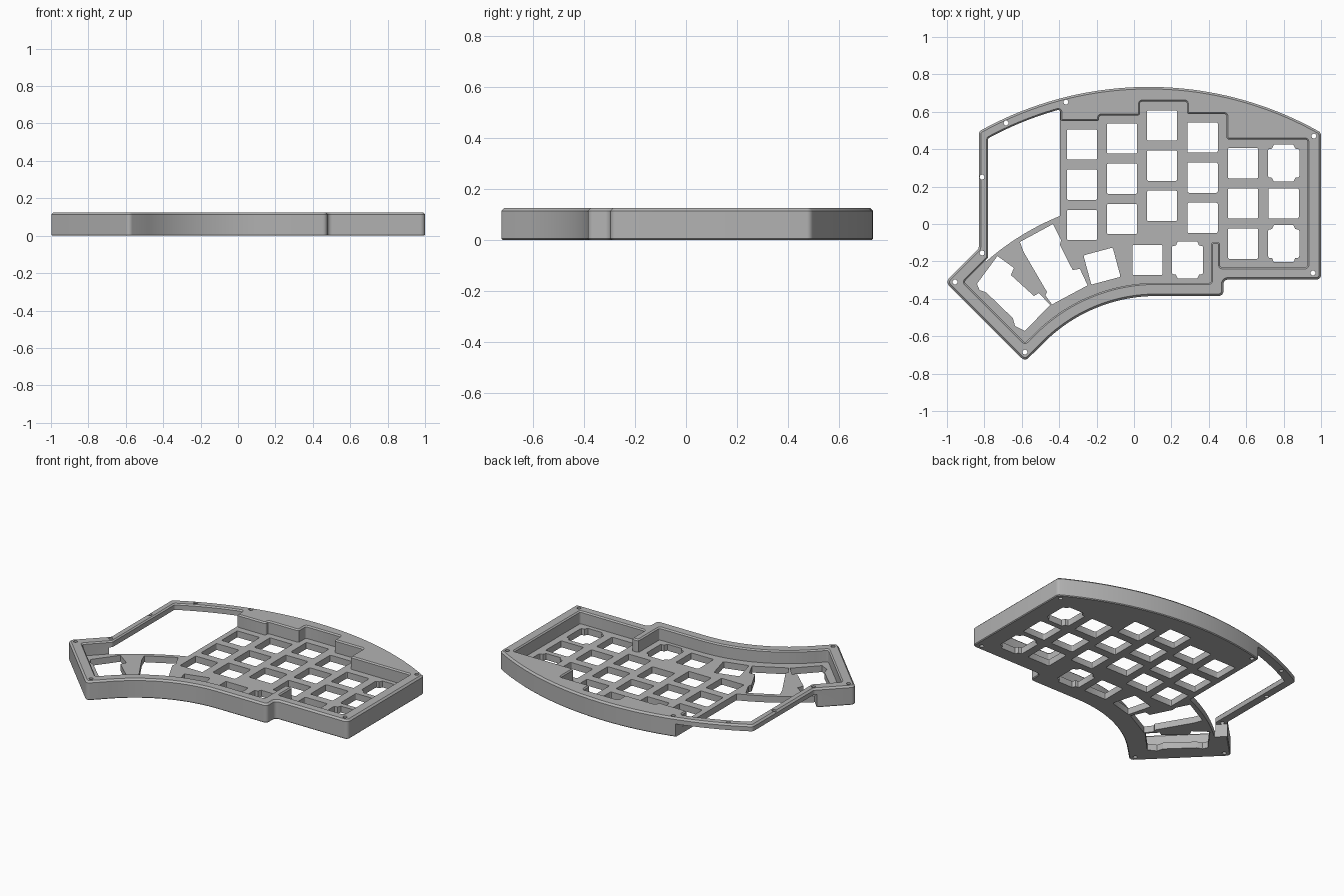
import bpy, bmesh, math
from mathutils import Vector

if "Cube" in bpy.data.objects:
    bpy.data.objects.remove(bpy.data.objects["Cube"], do_unlink=True)

HEIGHT, FLOOR, FRAME_BOTTOM = 0.125, 0.042, 0.085
BACK = (0.08, -1.12)      # centre of the curved back edge
THUMB = (0.12, -1.235)    # centre of the curved thumb edges

grey = bpy.data.materials.new("plain grey")
grey.use_nodes = True
colour = (0.45, 0.45, 0.45, 1)
grey.diffuse_color = colour
grey.node_tree.nodes["Principled BSDF"].inputs["Base Color"].default_value = colour


def arc(centre, r, x0, x1, n=32):
    """Points on the upper half of a circle from x0 to x1."""
    xs = [x0 + (x1 - x0) * i / n for i in range(n + 1)]
    return [(x, centre[1] + math.sqrt(r * r - (x - centre[0]) ** 2)) for x in xs]


def fillet(points, r, steps=5):
    """Round every corner that turns sharply."""
    result = []
    for i, p in enumerate(points):
        p = Vector(p)
        a = (Vector(points[i - 1]) - p).normalized()
        b = (Vector(points[(i + 1) % len(points)]) - p).normalized()
        inner = a.angle(b)
        if math.pi - inner < math.radians(25):
            result.append(p)
            continue
        t = r / math.tan(inner / 2)
        c = p + (a + b).normalized() * (r / math.sin(inner / 2))
        u, v = p + a * t - c, p + b * t - c
        total = u.angle(v)
        for k in range(steps + 1):
            f = k / steps
            w = (u * math.sin((1 - f) * total) + v * math.sin(f * total)) / math.sin(total)
            result.append(c + w)
    return result


def grow(points, d):
    """Move an anticlockwise outline outward by d, keeping its corners."""
    result = []
    for i, p in enumerate(points):
        a = (p - points[i - 1]).normalized()
        b = (points[(i + 1) % len(points)] - p).normalized()
        na, nb = Vector((a.y, -a.x)), Vector((b.y, -b.x))
        result.append(p + (na + nb) * (d / (1 + na.dot(nb))))
    return result


def prisms(name, outlines, levels):
    """Upright closed solids; levels lists (height, outward offset)."""
    bm = bmesh.new()
    for outline in outlines:
        pts = [Vector(p) for p in outline]
        n = len(pts)
        if sum(pts[i - 1].x * pts[i].y - pts[i].x * pts[i - 1].y for i in range(n)) < 0:
            pts.reverse()
        rings = [[bm.verts.new((p.x, p.y, z)) for p in grow(pts, d)] for z, d in levels]
        bm.faces.new(rings[0][::-1])
        bm.faces.new(rings[-1])
        for low, high in zip(rings, rings[1:]):
            for i in range(n):
                bm.faces.new((low[i - 1], low[i], high[i], high[i - 1]))
    mesh = bpy.data.meshes.new(name)
    bm.to_mesh(mesh)
    bm.free()
    obj = bpy.data.objects.new(name, mesh)
    bpy.context.collection.objects.link(obj)
    return obj


def cut(obj, cutter):
    cutter.hide_render = True
    mod = obj.modifiers.new("cut", "BOOLEAN")
    mod.operation, mod.solver, mod.object = "DIFFERENCE", "EXACT", cutter
    bpy.context.view_layer.objects.active = obj
    bpy.ops.object.modifier_apply(modifier=mod.name)
    bpy.data.objects.remove(cutter, do_unlink=True)


# Outer body with chamfered rims
outline = arc(BACK, 1.853, -0.83, 1.0, 40)
outline += [(1.0, -0.297), (0.478, -0.297), (0.478, -0.385)]
outline += arc(THUMB, 0.85, 0.12, -0.48)
outline += [(-0.583, -0.735), (-1.008, -0.31), (-0.83, -0.132)]
case = prisms("keyboard_case", [fillet(outline, 0.025)],
              [(0, -0.005), (0.005, 0), (HEIGHT - 0.011, 0), (HEIGHT, -0.011)])
case.data.materials.append(grey)

# Recess that holds the keys, flared at the top
recess = arc(BACK, 1.797, -0.78, -0.393, 12)
recess += [(-0.393, 0.55), (-0.187, 0.55), (-0.187, 0.58), (0.032, 0.58),
           (0.032, 0.655), (0.283, 0.655), (0.283, 0.588), (0.495, 0.588),
           (0.495, 0.452), (0.927, 0.452), (0.927, -0.232), (0.46, -0.232),
           (0.46, -0.097), (0.412, -0.097), (0.412, -0.315)]
recess += arc(THUMB, 0.92, 0.12, -0.53)
recess += [(-0.583, -0.636), (-0.909, -0.31), (-0.78, -0.18)]
flare = 0.008
cut(case, prisms("recess_cutter", [fillet(recess, 0.012, 3)],
                 [(FLOOR, 0), (HEIGHT - flare, 0), (HEIGHT, flare), (0.3, flare)]))

# Open corner under the thin frame
opening = arc(THUMB, 1.378, -0.395, -0.79)
opening += [(-0.95, -0.04), (-1.2, 1.0), (-0.395, 1.0)]
cut(case, prisms("opening_cutter", [opening], [(-0.1, 0), (FRAME_BOTTOM, 0)]))


# Key openings
def key(x, y, angle=0):
    h, c, s = 0.081, math.cos(angle), math.sin(angle)
    square = [(-h, -h), (h, -h), (h, h), (-h, h)]
    return fillet([(x + a * c - b * s, y + a * s + b * c) for a, b in square], 0.008, 3)


def notched_key(x, y):
    quarter = [(0.084, 0.066), (0.08, 0.075), (0.062, 0.078), (0.052, 0.099)]
    upper = quarter + [(-a, b) for a, b in reversed(quarter)]
    return [(x + a, y + b) for a, b in upper + [(-a, -b) for a, b in upper]]


PITCH = 0.215
columns = [(-0.278, 0.425), (-0.064, 0.457), (0.15, 0.527), (0.367, 0.463),
           (0.583, 0.325), (0.8, 0.325)]
holes = []
for i, (x, top) in enumerate(columns):
    for row in range(3):
        make = notched_key if i == 5 and row != 1 else key
        holes.append(make(x, top - row * PITCH))
holes += [key(0.072, -0.193), notched_key(0.286, -0.193),
          key(-0.171, -0.225, math.radians(15))]

# Long thumb openings with stabiliser notches
holes.append([(-0.61, -0.096), (-0.433, 0), (-0.39, -0.086), (-0.396, -0.112),
              (-0.328, -0.246), (-0.289, -0.24), (-0.248, -0.328), (-0.438, -0.43),
              (-0.474, -0.382), (-0.465, -0.364), (-0.59, -0.15)])
holes.append([(-0.84, -0.32), (-0.73, -0.171), (-0.642, -0.235), (-0.658, -0.273),
              (-0.535, -0.385), (-0.508, -0.369), (-0.449, -0.433), (-0.583, -0.572),
              (-0.636, -0.545), (-0.648, -0.503), (-0.79, -0.366), (-0.826, -0.353)])
cut(case, prisms("key_cutter", holes, [(-0.1, 0), (0.07, 0)]))

# Screw holes
screws = [(-0.364, 0.652), (-0.684, 0.54), (-0.812, 0.251), (-0.812, -0.155),
          (-0.957, -0.31), (-0.583, -0.685), (0.962, 0.47), (0.957, -0.262)]
turns = [2 * math.pi * k / 16 for k in range(16)]
rings = [[(x + 0.013 * math.cos(t), y + 0.013 * math.sin(t)) for t in turns]
         for x, y in screws]
cut(case, prisms("screw_cutter", rings, [(-0.1, 0), (0.3, 0)]))

# Smooth curved walls, sharp edges elsewhere
bpy.ops.object.select_all(action="DESELECT")
case.select_set(True)
bpy.context.view_layer.objects.active = case
bpy.ops.object.shade_smooth_by_angle(angle=math.radians(30))
